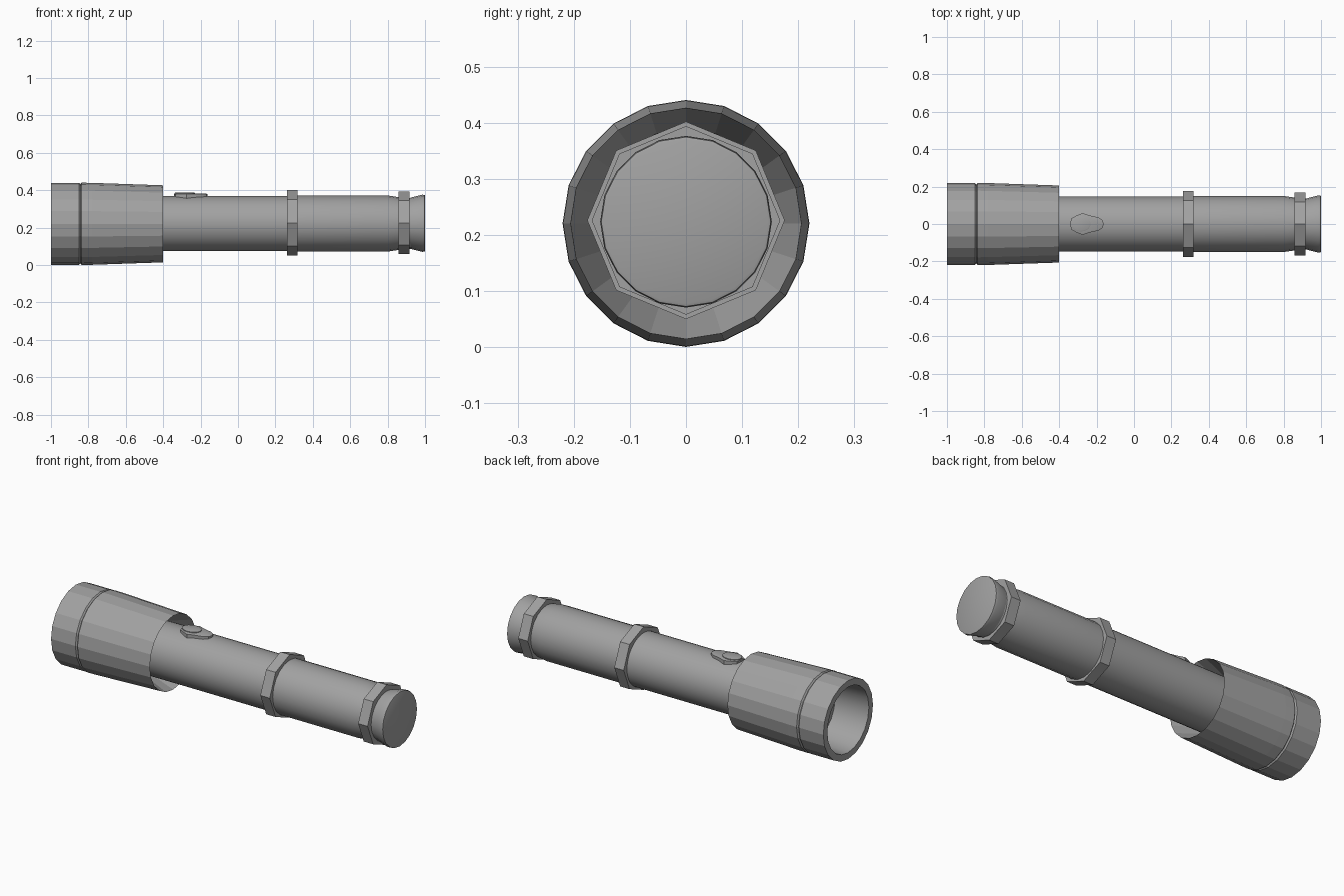
import bpy, bmesh
from math import sin, cos, pi, radians

cube = bpy.data.objects.get("Cube")
if cube:
    bpy.data.objects.remove(cube, do_unlink=True)

AXIS_Z = 0.222

grey = bpy.data.materials.new("metal_grey")
grey.use_nodes = True
COLOUR = (0.36, 0.36, 0.36, 1)
grey.diffuse_color = COLOUR
bsdf = next(n for n in grey.node_tree.nodes if n.type == "BSDF_PRINCIPLED")
bsdf.inputs["Base Color"].default_value = COLOUR


def finish(name, bm):
    """Turn a bmesh into a named object."""
    bmesh.ops.remove_doubles(bm, verts=bm.verts, dist=1e-5)
    bmesh.ops.recalc_face_normals(bm, faces=bm.faces)
    mesh = bpy.data.meshes.new(name)
    bm.to_mesh(mesh)
    bm.free()
    mesh.materials.append(grey)
    obj = bpy.data.objects.new(name, mesh)
    bpy.context.collection.objects.link(obj)
    return obj


def lathe(name, profile, sides, z=AXIS_Z):
    """Spin (x, radius) points about the long axis, capping both ends."""
    bm = bmesh.new()
    rings = []
    for x, r in profile:
        rings.append([bm.verts.new((x, r * sin(2 * pi * i / sides),
                                    z + r * cos(2 * pi * i / sides)))
                      for i in range(sides)])
    for a, b in zip(rings, rings[1:]):
        for i in range(sides):
            j = (i + 1) % sides
            bm.faces.new((a[i], a[j], b[j], b[i]))
    bm.faces.new(rings[0])
    bm.faces.new(rings[-1])
    return finish(name, bm)


def smooth(obj, angle):
    bpy.ops.object.select_all(action="DESELECT")
    obj.select_set(True)
    bpy.context.view_layer.objects.active = obj
    bpy.ops.object.shade_smooth_by_angle(angle=radians(angle))


def plate(name, outline, bottom, top, inset):
    """Raised plate from half an outline, mirrored in y, with a chamfered top."""
    bm = bmesh.new()
    loop = outline + [(x, -y) for x, y in reversed(outline) if y > 0]
    face = bm.faces.new([bm.verts.new((x, y, bottom)) for x, y in loop])
    up = bmesh.ops.extrude_face_region(bm, geom=[face])["geom"]
    bmesh.ops.translate(bm, vec=(0, 0, top - bottom),
                        verts=[v for v in up if isinstance(v, bmesh.types.BMVert)])
    bm.normal_update()
    cap = [f for f in up if isinstance(f, bmesh.types.BMFace)]
    bmesh.ops.recalc_face_normals(bm, faces=bm.faces)
    bmesh.ops.inset_region(bm, faces=cap, thickness=inset, depth=inset / 3)
    return finish(name, bm)


# Head: recessed lens, bezel, groove, tapered shell and hollow back
head = lathe("head", [(-0.80, 0.17), (-1, 0.183), (-1, 0.219), (-0.85, 0.219),
                      (-0.843, 0.212), (-0.836, 0.22), (-0.78, 0.219),
                      (-0.40, 0.206), (-0.58, 0.14)], 20, 0.2205)
for f in head.data.polygons:
    bore = all((head.data.vertices[v].co.x + 0.9) ** 2 > 0.0099 and
               abs(head.data.vertices[v].co.z - 0.2205) < 0.184 for v in f.vertices)
    f.use_smooth = bore and f.center.x < -0.85 and abs(f.normal.x) < 0.5

# Barrel in two sections, narrowing behind the tail ring
smooth(lathe("front_barrel", [(-0.6, 0.147), (0.29, 0.147)], 40), 40)
smooth(lathe("rear_barrel", [(0.29, 0.15), (0.80, 0.15), (0.86, 0.141),
                             (0.93, 0.136)], 20), 40)

# Flared tail cap
smooth(lathe("tail_cap", [(0.92, 0.136), (0.985, 0.153), (0.998, 0.151),
                          (1.0, 0.146)], 20, 0.2235), 30)

# Octagonal grip rings
for name, x, r in (("middle_ring", 0.29, 0.176), ("tail_ring", 0.888, 0.168)):
    lathe(name, [(x - 0.029, r), (x + 0.029, r)], 8, 0.226)

# Switch: teardrop base plate with an oval button
base = [(-0.342, 0), (-0.335, 0.03), (-0.31, 0.044), (-0.275, 0.058),
        (-0.235, 0.045), (-0.19, 0.035), (-0.168, 0.02), (-0.162, 0)]
smooth(plate("switch_base", base, 0.34, 0.379, 0.009), 30)
button = [(-0.285 - 0.054 * cos(pi * i / 8), 0.04 * abs(sin(pi * i / 8)) if 0 < i < 8 else 0)
          for i in range(9)]
smooth(plate("switch_button", button, 0.36, 0.386, 0.006), 30)
